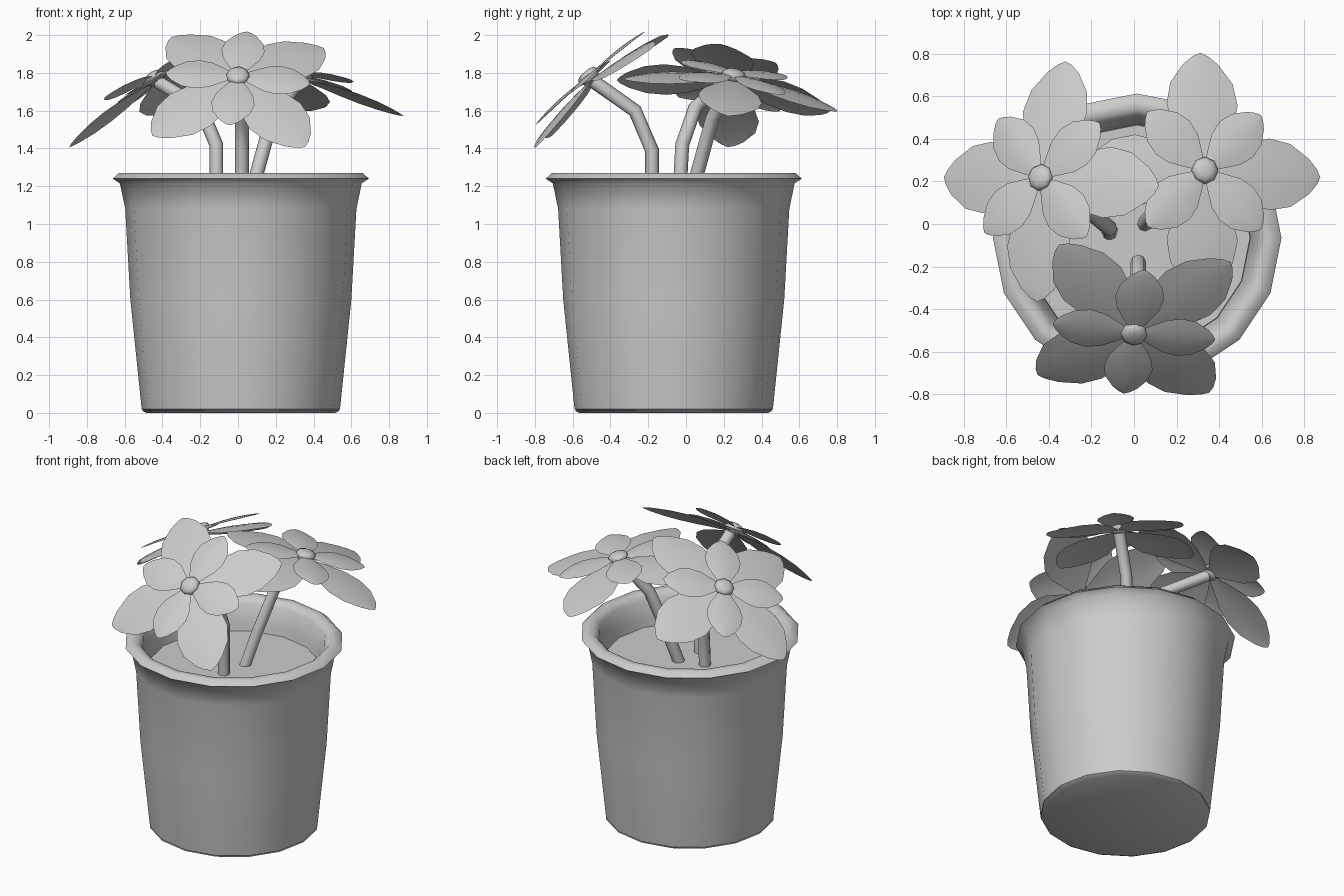
import bpy, bmesh, math
from mathutils import Vector, Matrix

if "Cube" in bpy.data.objects:
    bpy.data.objects.remove(bpy.data.objects["Cube"])


def finish(name, bm, mat=None, angle=40):
    bmesh.ops.recalc_face_normals(bm, faces=bm.faces[:])
    me = bpy.data.meshes.new(name)
    bm.to_mesh(me)
    bm.free()
    ob = bpy.data.objects.new(name, me)
    bpy.context.collection.objects.link(ob)
    if mat:
        ob.matrix_world = mat
    bpy.ops.object.select_all(action='DESELECT')
    ob.select_set(True)
    bpy.context.view_layer.objects.active = ob
    bpy.ops.object.shade_smooth_by_angle(angle=math.radians(angle))
    return ob


def lathe(name, profile, sides, mat, angle=40):
    """Revolve (radius, height) points; ends are capped."""
    bm = bmesh.new()
    rings = []
    for r, z in profile:
        rings.append([bm.verts.new((r * math.cos(2 * math.pi * i / sides),
                                    r * math.sin(2 * math.pi * i / sides), z))
                      for i in range(sides)])
    for a, b in zip(rings, rings[1:]):
        for i in range(sides):
            j = (i + 1) % sides
            bm.faces.new((a[i], a[j], b[j], b[i]))
    bm.faces.new(rings[0])
    bm.faces.new(rings[-1])
    return finish(name, bm, mat, angle)


def petal_ring(name, length, half_width, height, droop, cup, turn, frame):
    """Four leaf-shaped petals around the local z axis."""
    stations = [(0.05, 0.18), (0.2, 0.5), (0.38, 0.86), (0.56, 1.0),
                (0.74, 0.88), (0.9, 0.5), (0.97, 0.22), (1.0, 0.0)]
    bm = bmesh.new()
    for k in range(4):
        rot = Matrix.Rotation(turn + k * math.pi / 2, 3, 'Z')
        rows = []
        for t, w in stations:
            z = height - droop * t ** 1.3
            if w == 0:
                rows.append([bm.verts.new(rot @ Vector((length * t, 0, z)))])
            else:
                rows.append([bm.verts.new(rot @ Vector((length * t, half_width * w * s,
                                                        z + cup * w * (1 - s * s))))
                             for s in (-1, -0.5, 0, 0.5, 1)])
        for a, b in zip(rows, rows[1:]):
            for i in range(4):
                if len(b) == 1:
                    bm.faces.new((a[i], a[i + 1], b[0]))
                else:
                    bm.faces.new((a[i], a[i + 1], b[i + 1], b[i]))
    return finish(name, bm, frame, 60)


def stem(name, points, radius=0.037):
    cu = bpy.data.curves.new(name, 'CURVE')
    cu.dimensions = '3D'
    cu.bevel_depth = radius
    cu.bevel_resolution = 2
    cu.use_fill_caps = True
    sp = cu.splines.new('POLY')
    sp.points.add(len(points) - 1)
    for p, co in zip(sp.points, points):
        p.co = (*co, 1)
    ob = bpy.data.objects.new(name, cu)
    bpy.context.collection.objects.link(ob)


# Pot with rolled rim, and the soil inside it
axis = Matrix.Translation((0.015, -0.065, 0))
lathe("pot", [(0.51, 0.01), (0.525, 0.02), (0.585, 0.6), (0.612, 1.08), (0.64, 1.215),
              (0.678, 1.24), (0.645, 1.27), (0.6, 1.268), (0.57, 1.235),
              (0.545, 1.12), (0.53, 1.04)], 16, axis, 50)
lathe("pot_base", [(0.5, 0.0), (0.525, 0.012)], 16, axis)
lathe("soil", [(0.535, 1.04), (0.53, 1.065)], 16, axis)

# Flowers: centre, facing direction, direction of one large petal, stem path
flowers = [
    ("front", (0.0, -0.506, 1.771), (-0.01, -0.648, 0.762), (0.92, 0.54, 0.47),
     [(0.02, -0.18, 1.05), (0.02, -0.18, 1.39), (0.02, -0.27, 1.6), (0.01, -0.49, 1.755)]),
    ("left", (-0.432, 0.216, 1.763), (-0.463, 0.179, 0.869), (0.98, -0.04, 0.53),
     [(-0.115, -0.04, 1.05), (-0.115, -0.02, 1.42), (-0.2, 0.05, 1.62), (-0.42, 0.205, 1.75)]),
    ("right", (0.33, 0.25, 1.775), (0.194, 0.146, 0.97), (0.0, 1.0, -0.15),
     [(0.05, 0.0, 1.05), (0.1, 0.06, 1.27), (0.18, 0.14, 1.56), (0.325, 0.245, 1.765)]),
]
for name, centre, normal, along, path in flowers:
    n = Vector(normal).normalized()
    u = Vector(along)
    u = (u - n * u.dot(n)).normalized()
    v = n.cross(u)
    frame = Matrix((u, v, n)).transposed().to_4x4()
    frame.translation = Vector(centre)
    petal_ring(name + "_outer_petals", 0.575, 0.17, -0.01, 0.085, 0.012, 0, frame)
    petal_ring(name + "_inner_petals", 0.385, 0.115, 0.015, 0.015, 0.015, math.pi / 4, frame)
    lathe(name + "_flower_centre", [(0.04, -0.02), (0.065, 0.015), (0.055, 0.035), (0.03, 0.045)],
          8, frame, 60)
    stem(name + "_stem", path)
